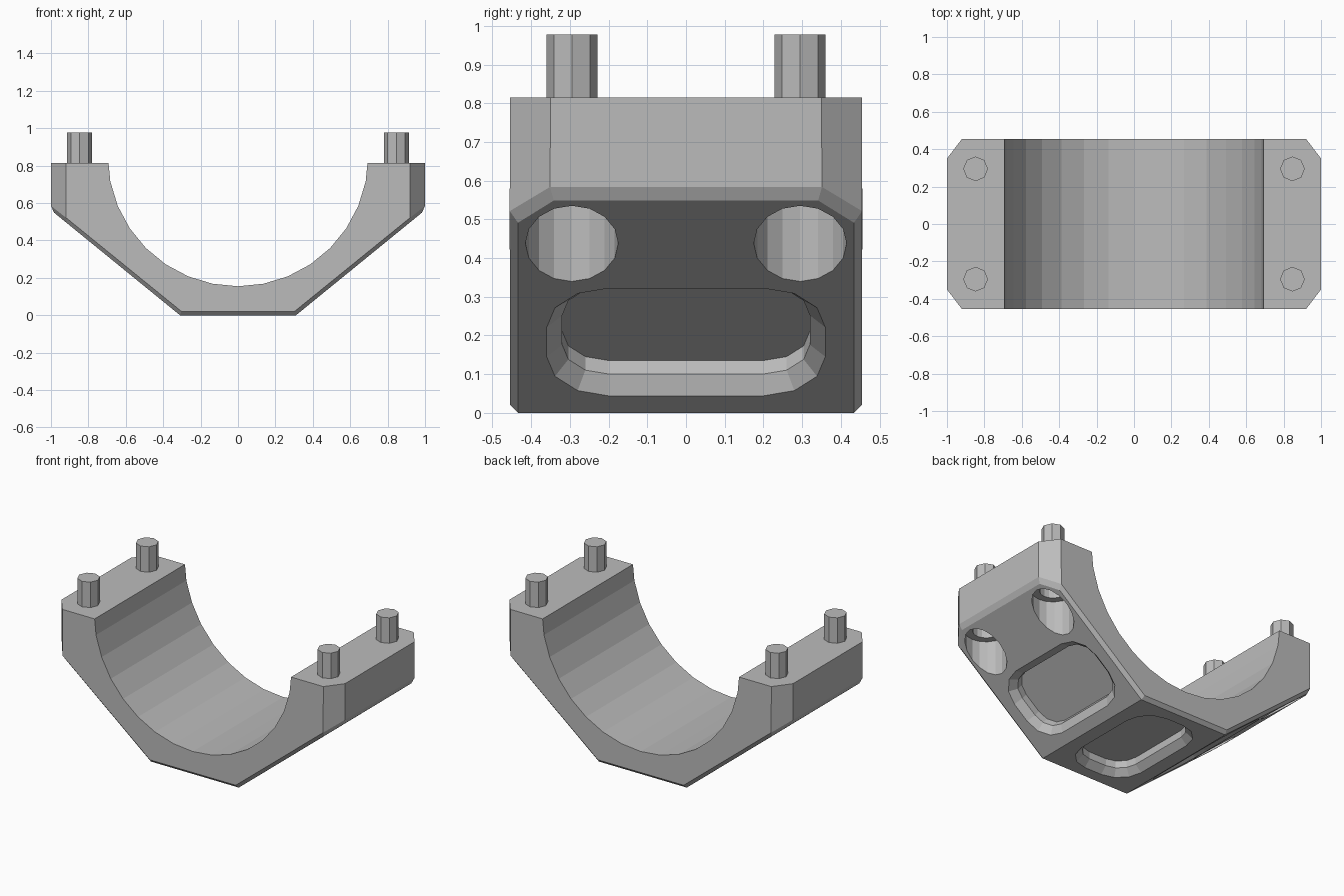
import bpy, bmesh, math
from mathutils import Matrix, Vector

cube = bpy.data.objects.get("Cube")
if cube:
    bpy.data.objects.remove(cube, do_unlink=True)

# Main dimensions
DEPTH, TOP = 0.455, 0.815
FOOT, SHOULDER = 0.31, 0.562
SLOPE = math.atan2(SHOULDER, 1 - FOOT)
PIN_X, PIN_Y = 0.847, 0.295

grey = bpy.data.materials.new("plain grey")
grey.use_nodes = True
grey.diffuse_color = (0.5, 0.5, 0.5, 1)
grey.node_tree.nodes["Principled BSDF"].inputs["Base Color"].default_value = (0.5, 0.5, 0.5, 1)


def make_object(name, bm):
    bmesh.ops.recalc_face_normals(bm, faces=bm.faces)
    mesh = bpy.data.meshes.new(name)
    bm.to_mesh(mesh)
    bm.free()
    mesh.materials.append(grey)
    obj = bpy.data.objects.new(name, mesh)
    bpy.context.collection.objects.link(obj)
    return obj


def loft(name, rings, matrix=Matrix()):
    """Closed solid through a stack of matching rings."""
    bm = bmesh.new()
    loops = [[bm.verts.new(matrix @ Vector(p)) for p in ring] for ring in rings]
    n = len(loops[0])
    for a, b in zip(loops, loops[1:]):
        for i in range(n):
            j = (i + 1) % n
            bm.faces.new((a[i], a[j], b[j], b[i]))
    bm.faces.new(loops[0])
    bm.faces.new(loops[-1])
    return make_object(name, bm)


def cylinder(name, x, y, radius, z0, z1, sides):
    angles = [math.tau * i / sides for i in range(sides)]
    return loft(name, [[(x + radius * math.cos(a), y + radius * math.sin(a), z)
                        for a in angles] for z in (z0, z1)])


def rounded_rect(hx, hy, r, z, steps=3):
    ring = []
    for k, (sx, sy) in enumerate([(1, 1), (-1, 1), (-1, -1), (1, -1)]):
        for s in range(steps + 1):
            a = math.pi / 2 * (k + s / steps)
            ring.append((sx * (hx - r) + r * math.cos(a), sy * (hy - r) + r * math.sin(a), z))
    return ring


def cut(target, cutter):
    mod = target.modifiers.new("cut", 'BOOLEAN')
    mod.operation, mod.solver, mod.object = 'DIFFERENCE', 'EXACT', cutter
    bpy.context.view_layer.objects.active = target
    bpy.ops.object.modifier_apply(modifier=mod.name)
    bpy.data.objects.remove(cutter, do_unlink=True)


# Saddle block: extruded outline with clipped vertical corners
half = [(FOOT, 0), (1, SHOULDER), (1, TOP)]
outline = half + [(-x, z) for x, z in reversed(half)]
saddle = loft("saddle_block", [[(x, y, z) for x, z in outline] for y in (-DEPTH, DEPTH)])
bm = bmesh.new()
bm.from_mesh(saddle.data)
for sx in (-1, 1):
    for sy in (-1, 1):
        bmesh.ops.bisect_plane(bm, geom=bm.verts[:] + bm.edges[:] + bm.faces[:],
                               plane_co=(sx * 0.92, sy * DEPTH, 0),
                               plane_no=(sx * 0.105, sy * 0.08, 0), clear_outer=True)
        bmesh.ops.holes_fill(bm, edges=[e for e in bm.edges if e.is_boundary])
bmesh.ops.recalc_face_normals(bm, faces=bm.faces)

# Small chamfer around the underside
rim = [e for e in bm.edges if len(e.link_faces) == 2
       and sorted(f.normal.z < -0.1 for f in e.link_faces) == [False, True]]
bmesh.ops.bevel(bm, geom=rim, offset=0.021, offset_type='OFFSET', segments=1,
                profile=0.5, affect='EDGES', clamp_overlap=True)
bmesh.ops.recalc_face_normals(bm, faces=bm.faces)
bm.to_mesh(saddle.data)
bm.free()

# Half-round cradle
cradle = cylinder("cradle_cutter", 0, 0, 0.696, -1, 1, 32)
cradle.data.transform(Matrix.Translation((0, 0, 0.851)) @ Matrix.Rotation(math.pi / 2, 4, 'X'))
cut(saddle, cradle)

# Chamfered pockets on the bottom and both sloped faces
pocket_rings = [rounded_rect(0.22 - i, 0.36 - i, 0.16 - i, d)
                for i, d in ((-0.01, -0.01), (0.04, 0.04), (0.04, 0.085))]
mid_z = 0.183
mid_x = FOOT + mid_z / math.tan(SLOPE)
for side in (-1, 0, 1):
    place = Matrix.Translation((side * mid_x, 0, mid_z * abs(side))) \
        @ Matrix.Rotation(-side * SLOPE, 4, 'Y')
    cut(saddle, loft("pocket_cutter", pocket_rings, place))

# Stepped bolt holes from below, with a pin standing on top of each
for sx, side in ((-1, "right"), (1, "left")):
    for sy, end in ((-1, "front"), (1, "back")):
        x, y = sx * PIN_X, sy * PIN_Y
        cut(saddle, cylinder("counterbore_cutter", x, y, 0.12, 0.1, 0.57, 16))
        cut(saddle, cylinder("bolt_hole_cutter", x, y, 0.075, 0.5, 0.76, 16))
        cylinder(f"{end}_{side}_pin", x, y, 0.066, 0.7, 0.977, 8)
